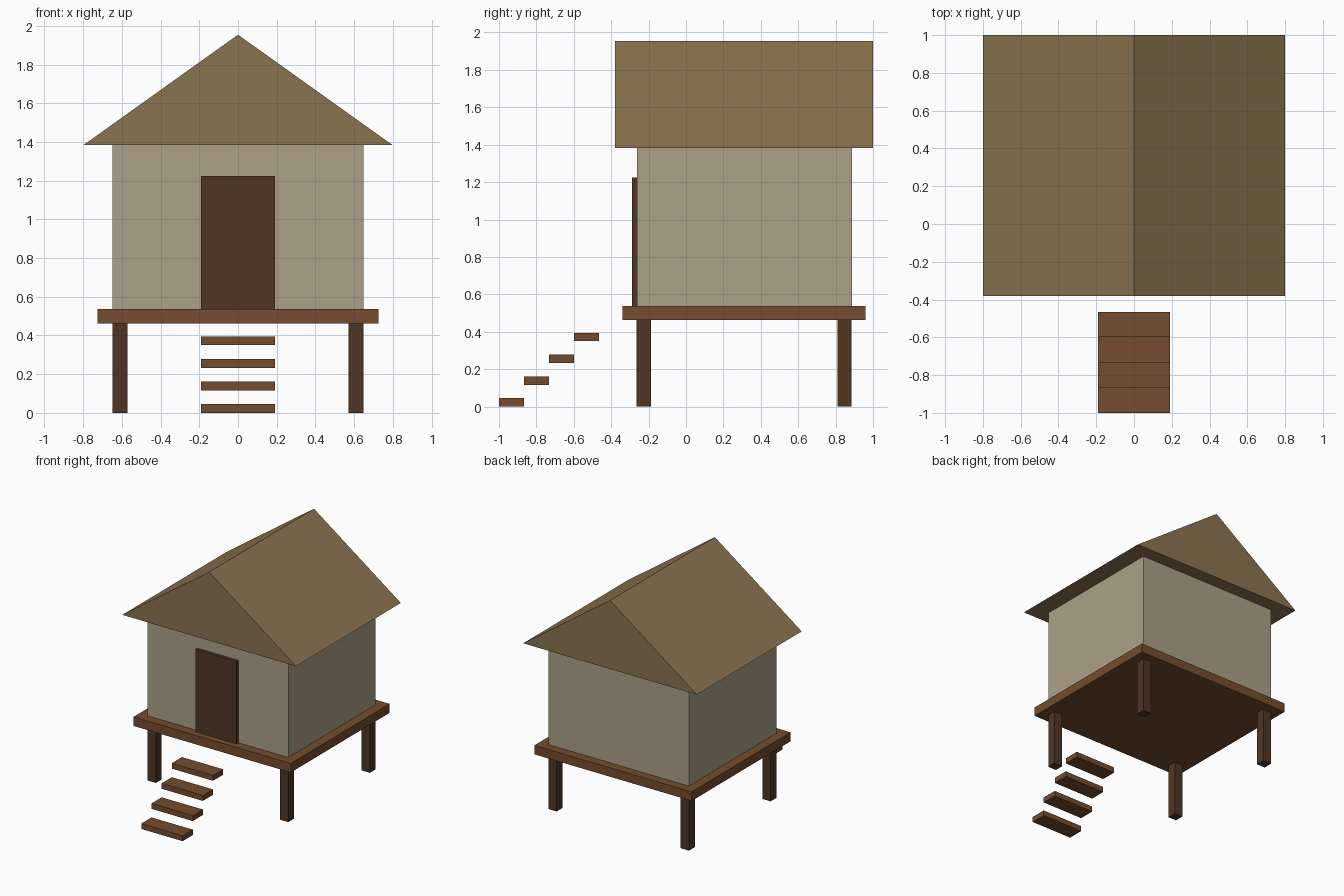
import bpy
import bmesh

if "Cube" in bpy.data.objects:
    bpy.data.objects.remove(bpy.data.objects["Cube"])


def material(name, rgb):
    """Flat material from 0-255 sRGB, stored as linear."""
    lin = [((c / 255 + 0.055) / 1.055) ** 2.4 for c in rgb]
    m = bpy.data.materials.new(name)
    m.diffuse_color = (*lin, 1)
    m.use_nodes = True
    m.node_tree.nodes["Principled BSDF"].inputs["Base Color"].default_value = m.diffuse_color
    return m


plaster = material("plaster", (172, 161, 135))
thatch = material("thatch", (138, 116, 79))
wood = material("wood", (116, 76, 46))
dark_wood = material("dark wood", (80, 53, 36))


def finish(bm, name, mat):
    bmesh.ops.recalc_face_normals(bm, faces=bm.faces)
    mesh = bpy.data.meshes.new(name)
    bm.to_mesh(mesh)
    bm.free()
    mesh.materials.append(mat)
    obj = bpy.data.objects.new(name, mesh)
    bpy.context.collection.objects.link(obj)
    return obj


def box(name, x, y, z, mat):
    """Box from (min, max) pairs on each axis."""
    bm = bmesh.new()
    bmesh.ops.create_cube(bm, size=1)
    for v in bm.verts:
        v.co = [r[0] + (c + 0.5) * (r[1] - r[0]) for c, r in zip(v.co, (x, y, z))]
    return finish(bm, name, mat)


# Platform, walls and door
DECK_LOW, DECK_TOP, EAVES, RIDGE = 0.463, 0.538, 1.383, 1.954
box("platform", (-0.725, 0.725), (-0.34, 0.96), (DECK_LOW, DECK_TOP), wood)
box("walls", (-0.648, 0.648), (-0.263, 0.887), (DECK_TOP, EAVES), plaster)
box("door", (-0.19, 0.19), (-0.289, -0.263), (DECK_TOP, 1.225), dark_wood)

# Corner stilts
for side, x in (("left", -0.61), ("right", 0.61)):
    for end, y in (("front", -0.226), ("back", 0.848)):
        box(f"{end}_{side}_stilt", (x - 0.038, x + 0.038),
            (y - 0.038, y + 0.038), (0, DECK_LOW), dark_wood)

# Floating steps up to the platform
for i in range(4):
    y, z = -1 + 0.1335 * i, 0.1165 * i
    box(f"step_{i + 1}", (-0.19, 0.19), (y, y + 0.1335), (z, z + 0.045), wood)

# Solid gable roof: triangle extruded front to back
bm = bmesh.new()
gable = bm.faces.new([bm.verts.new(p) for p in (
    (-0.80, -0.38, EAVES), (0.80, -0.38, EAVES), (0, -0.38, RIDGE))])
ext = bmesh.ops.extrude_face_region(bm, geom=[gable], use_keep_orig=True)
bmesh.ops.translate(bm, vec=(0, 1.38, 0),
                    verts=[g for g in ext["geom"] if isinstance(g, bmesh.types.BMVert)])
finish(bm, "roof", thatch)
